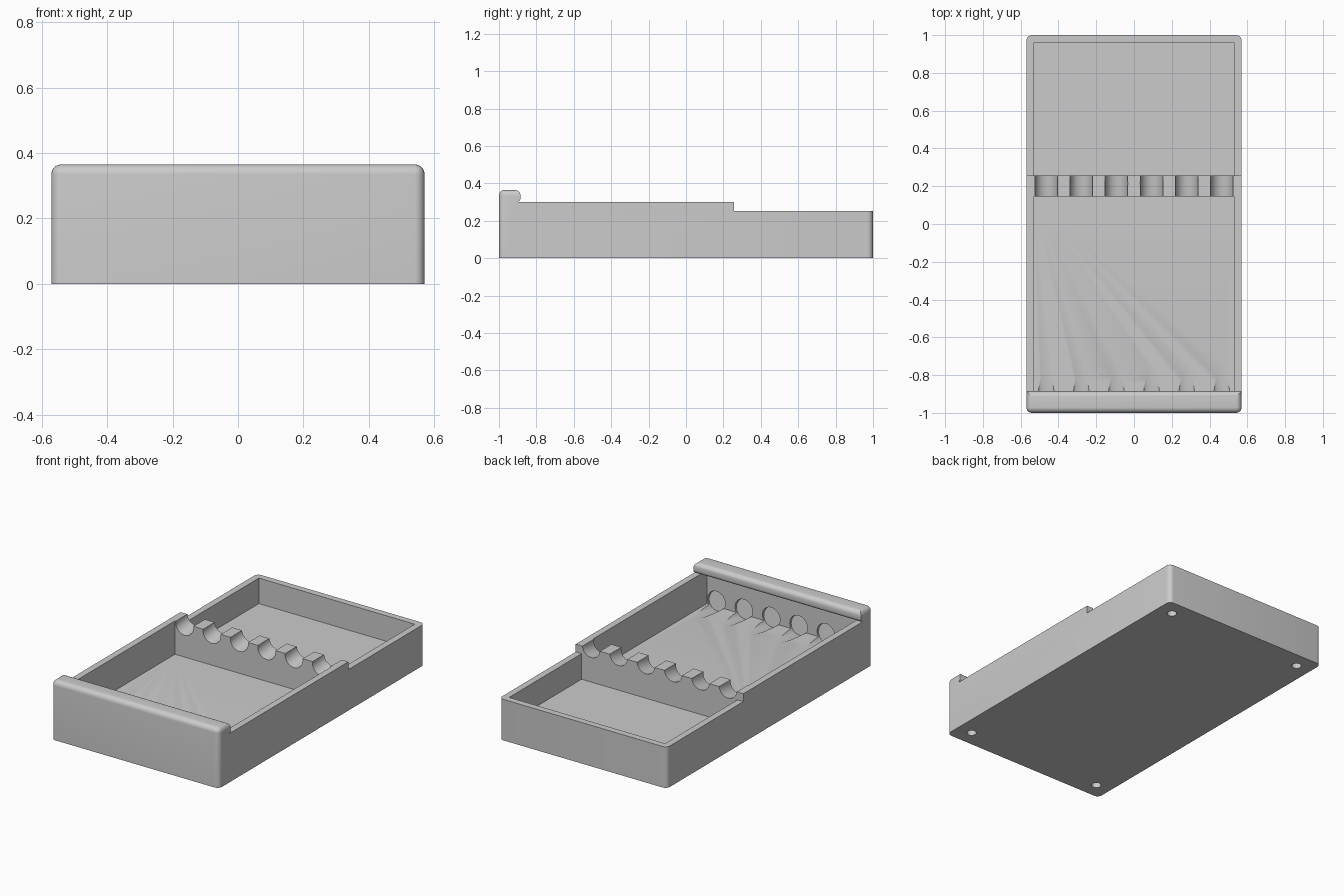
import bpy, bmesh, math
from mathutils import Matrix, Vector

if "Cube" in bpy.data.objects:
    bpy.data.objects.remove(bpy.data.objects["Cube"], do_unlink=True)

HALF_W, HEIGHT, RAIL, BACK, FLOOR = 0.57, 0.365, 0.30, 0.252, 0.095
INNER, DIV_FRONT, DIV_BACK, END = 0.53, 0.145, 0.257, 0.96
LIP, ROUND = -0.885, 0.03

grey = bpy.data.materials.new("plain_grey")
grey.use_nodes = True
grey.diffuse_color = (0.6, 0.6, 0.6, 1)
grey.node_tree.nodes["Principled BSDF"].inputs["Base Color"].default_value = grey.diffuse_color


def make_object(name, bm):
    bmesh.ops.recalc_face_normals(bm, faces=bm.faces)
    mesh = bpy.data.meshes.new(name)
    bm.to_mesh(mesh)
    bm.free()
    mesh.materials.append(grey)
    obj = bpy.data.objects.new(name, mesh)
    bpy.context.collection.objects.link(obj)
    return obj


def side_prism(name, outline, half):
    """Extrude a (y, z) outline across x."""
    bm = bmesh.new()
    face = bm.faces.new([bm.verts.new((-half, y, z)) for y, z in outline])
    out = bmesh.ops.extrude_face_region(bm, geom=[face])
    moved = [v for v in out["geom"] if isinstance(v, bmesh.types.BMVert)]
    bmesh.ops.translate(bm, verts=moved, vec=(2 * half, 0, 0))
    return make_object(name, bm)


def rod(bm, start, end, radius, sides):
    """Add a capped cylinder between two points."""
    a, b = Vector(start), Vector(end)
    turn = (b - a).to_track_quat("Z", "Y").to_matrix().to_4x4()
    bmesh.ops.create_cone(bm, cap_ends=True, segments=sides, radius1=radius, radius2=radius,
                          depth=(b - a).length, matrix=Matrix.Translation((a + b) / 2) @ turn)


def arc(cy, cz, r, first, last, steps=6):
    angles = [math.radians(first + (last - first) * i / steps) for i in range(steps + 1)]
    return [(cy + r * math.cos(t), cz + r * math.sin(t)) for t in angles]


# Tray block with rounded corners and top rim
bm = bmesh.new()
bmesh.ops.create_cube(bm, size=1, matrix=Matrix.Translation((0, 0, HEIGHT / 2))
                      @ Matrix.Diagonal((2 * HALF_W, 2, HEIGHT, 1)))
edges = [e for e in bm.edges if max(v.co.z for v in e.verts) > 0.1]
bmesh.ops.bevel(bm, geom=edges, offset=ROUND, segments=6, profile=0.5, affect="EDGES")
tray = make_object("tray", bm)

# Stepped top behind the rounded front lip
lip_back = (arc(LIP - ROUND, HEIGHT - ROUND, ROUND, 90, 0)
            + arc(LIP - 0.02, RAIL + 0.02, 0.02, 0, -90))
top_cut = side_prism("top_cutter", [(LIP - ROUND, 0.5)] + lip_back
                     + [(DIV_BACK, RAIL), (DIV_BACK, BACK), (1.2, BACK), (1.2, 0.5)], 0.8)

# Front and back compartments, the front one reaching under the lip
front_cut = side_prism("front_pocket_cutter",
                       [(-END, FLOOR), (DIV_FRONT, FLOOR), (DIV_FRONT, 0.4), (-0.8, 0.4),
                        (-0.86, 0.31), (-0.905, RAIL), (-END, RAIL)], INNER)
back_cut = side_prism("back_pocket_cutter",
                      [(DIV_BACK, FLOOR), (END, FLOOR), (END, 0.5), (DIV_BACK, 0.5)], INNER)

# Six tilted tool rests through the divider, floor and front wall
bm = bmesh.new()
for i in range(6):
    x = (i - 2.5) * 0.186
    rod(bm, (x, -0.975, 0.125), (x, 0.5, 0.342), 0.06, 40)
rest_cut = make_object("tool_rest_cutter", bm)

# Four round foot recesses underneath
bm = bmesh.new()
for sx in (-1, 1):
    for sy in (-1, 1):
        rod(bm, (sx * 0.47, sy * 0.9, -0.05), (sx * 0.47, sy * 0.9, 0.04), 0.028, 24)
foot_cut = make_object("foot_recess_cutter", bm)

# Carve the tray and drop the cutters
bpy.context.view_layer.objects.active = tray
for cutter in (top_cut, front_cut, back_cut, rest_cut, foot_cut):
    cutter.hide_render = True
    mod = tray.modifiers.new(cutter.name, "BOOLEAN")
    mod.operation, mod.solver, mod.object = "DIFFERENCE", "EXACT", cutter
    bpy.ops.object.modifier_apply(modifier=mod.name)
    bpy.data.objects.remove(cutter, do_unlink=True)

bpy.ops.object.select_all(action="DESELECT")
tray.select_set(True)
bpy.ops.object.shade_smooth_by_angle(angle=math.radians(30))
